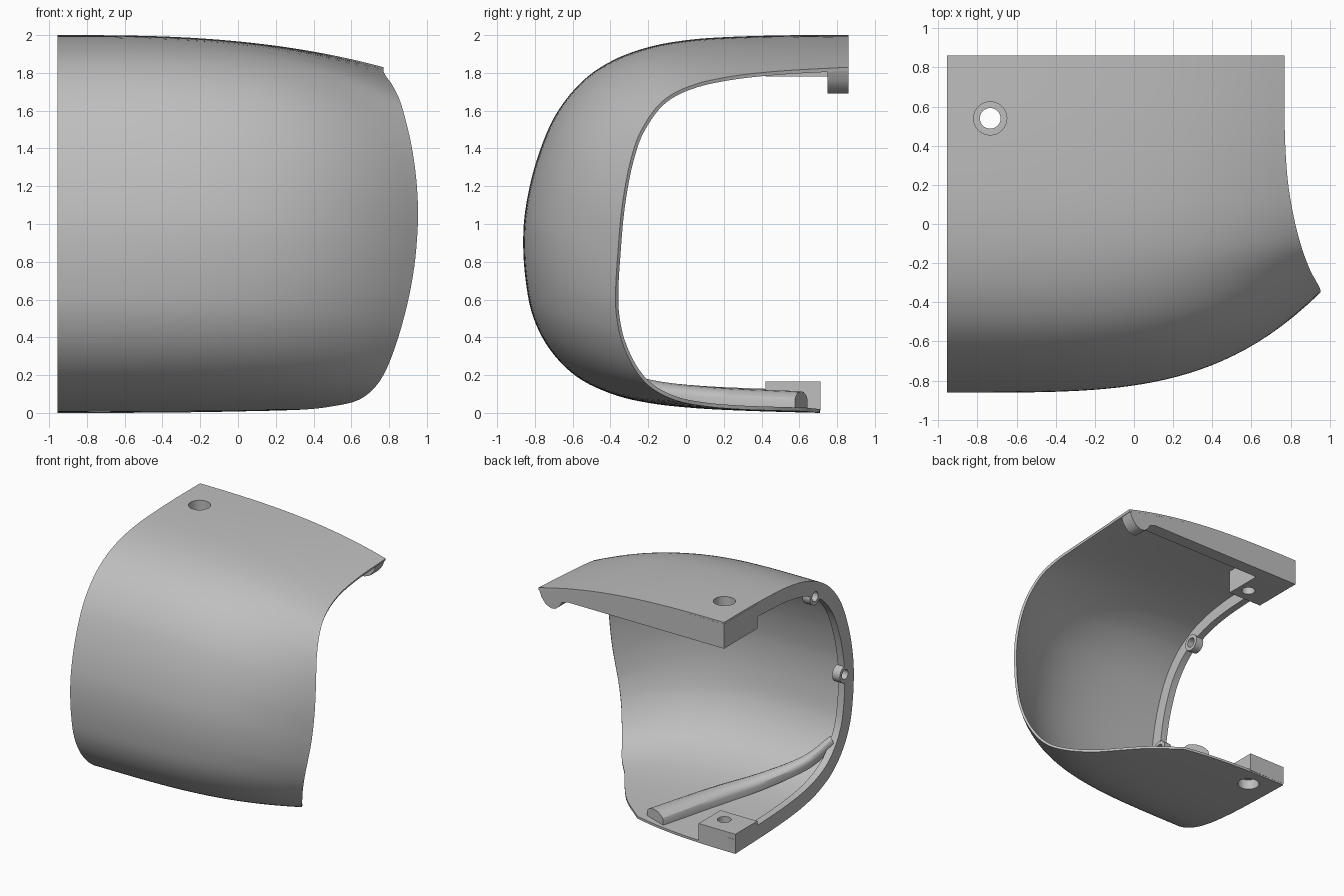
import bpy
import bmesh
import math
from mathutils import Vector, Matrix

if "Cube" in bpy.data.objects:
    bpy.data.objects.remove(bpy.data.objects["Cube"], do_unlink=True)

LEFT = -0.955
grey = bpy.data.materials.new("plain grey")
grey.use_nodes = True
COLOUR = (0.52, 0.52, 0.52, 1)
grey.diffuse_color = COLOUR
grey.node_tree.nodes["Principled BSDF"].inputs["Base Color"].default_value = COLOUR
parts, cutters = [], []


def finish(name, bm, group=parts, recalc=True):
    """Turn a bmesh into a named, coloured object."""
    if recalc:
        bmesh.ops.recalc_face_normals(bm, faces=bm.faces[:])
    mesh = bpy.data.meshes.new(name)
    bm.to_mesh(mesh)
    bm.free()
    ob = bpy.data.objects.new(name, mesh)
    bpy.context.collection.objects.link(ob)
    mesh.materials.append(grey)
    group.append(ob)
    return ob


def loft(name, rings, closed=True):
    """Skin rings of points; closed rings become a capped solid."""
    bm = bmesh.new()
    rows = [[bm.verts.new(p) for p in ring] for ring in rings]
    n = len(rows[0])
    for a, b in zip(rows, rows[1:]):
        for j in range(n if closed else n - 1):
            k = (j + 1) % n
            bm.faces.new((a[j], b[j], b[k], a[k]))
    if closed:
        bm.faces.new(rows[0])
        bm.faces.new(rows[-1])
    return finish(name, bm, recalc=closed)


def box(name, low, high):
    low, high = Vector(low), Vector(high)
    bm = bmesh.new()
    bmesh.ops.create_cube(bm, size=1)
    bmesh.ops.scale(bm, vec=high - low, verts=bm.verts)
    bmesh.ops.translate(bm, vec=(low + high) / 2, verts=bm.verts)
    return finish(name, bm)


def cylinder(name, start, end, radius, group=parts):
    start, end = Vector(start), Vector(end)
    axis = end - start
    turn = axis.to_track_quat('Z', 'Y').to_matrix().to_4x4()
    bm = bmesh.new()
    bmesh.ops.create_cone(bm, cap_ends=True, segments=32, radius1=radius, radius2=radius,
                          depth=axis.length,
                          matrix=Matrix.Translation((start + end) / 2) @ turn)
    return finish(name, bm, group)


def cut(ob, *tools):
    for tool in tools:
        mod = ob.modifiers.new("hole", 'BOOLEAN')
        mod.operation = 'DIFFERENCE'
        mod.solver = 'EXACT'
        mod.object = tool


def smooth_path(points, steps):
    """Catmull-Rom curve through the points."""
    pts = [Vector(p) for p in points]
    pts = [2 * pts[0] - pts[1]] + pts + [2 * pts[-1] - pts[-2]]
    out = []
    for a, b, c, d in zip(pts, pts[1:], pts[2:], pts[3:]):
        for s in range(steps):
            t = s / steps
            out.append(0.5 * (2 * b + (c - a) * t + (2 * a - 5 * b + 4 * c - d) * t ** 2
                              + (3 * b - a - 3 * c + d) * t ** 3))
    return out + [pts[-2]]


# Straight side profile (y, z) and the flared free edge (x, y, z), top back to bottom back
SIDE = [(.86, 2), (.53, 1.999), (.22, 1.99), (0, 1.973), (-.2, 1.936), (-.39, 1.865),
        (-.555, 1.75), (-.695, 1.57), (-.79, 1.34), (-.845, 1.11), (-.862, .92), (-.85, .71),
        (-.81, .51), (-.72, .335), (-.58, .193), (-.4, .103), (-.2, .053), (.05, .025),
        (.35, .01), (.71, 0)]
EDGE = [(.77, .86, 1.83), (.77, .5, 1.81), (.785, .23, 1.78), (.82, .02, 1.73),
        (.86, -.13, 1.645), (.9, -.235, 1.5), (.928, -.287, 1.36), (.947, -.322, 1.2),
        (.953, -.346, 1.03), (.94, -.362, .83), (.916, -.372, .67), (.885, -.37, .53),
        (.842, -.34, .38), (.785, -.27, .23), (.72, -.18, .13), (.63, -.05, .065),
        (.5, .1, .035), (.38, .27, .02), (.23, .45, .013), (.01, .63, .008)]
side = smooth_path([(LEFT, y, z) for y, z in SIDE], 5)
edge = smooth_path(EDGE, 5)

# Curved shell: bulges away from the side profile towards the flared edge
COLUMNS = 32
rows = []
for i, (a, b) in enumerate(zip(side, edge)):
    power = 2.75 + 1.1 * math.sin(math.pi * i / (len(side) - 1))
    row = []
    for j in range(COLUMNS + 1):
        t = j / COLUMNS
        p = a.lerp(b, t ** power)
        p.x = a.x + (b.x - a.x) * t
        row.append(p)
    rows.append(row)
shell = loft("shell", rows, closed=False)
solid = shell.modifiers.new("thickness", 'SOLIDIFY')
solid.thickness = 0.02
solid.offset = -1

# Flange along the straight side
rings = []
wide = Vector((0.06, 0, 0))
for i, p in enumerate(side):
    d = (side[min(i + 1, len(side) - 1)] - side[max(i - 1, 0)]).normalized()
    inward = Vector((0, -d.z, d.y))
    outer, inner = p + inward * 0.004, p + inward * 0.12
    rings.append([outer, inner, inner + wide, outer + wide])
flange = loft("side_flange", rings)

# Screw bosses on the flange
for name, y, z in (("upper", -.35, 1.755), ("front", -.745, .95)):
    boss = cylinder(name + "_boss", (LEFT, y, z), (-.885, y, z), .07)
    hole = cylinder(name + "_boss_cutter", (-1.1, y, z), (-.7, y, z), .04, cutters)
    cut(boss, hole)
    cut(flange, hole)

# Corner blocks with counterbored screw holes
for name, right, back, low, high, bore in (
        ("top", -.64, .86, 1.78, 1.985, (1.87, 2.2)),
        ("bottom", -.615, .71, .012, .165, (-.2, .09))):
    block = box(name + "_block", (LEFT - .001, .42, low), (right, back + .001, high))
    hole = cylinder(name + "_hole_cutter", (-.735, .54, low - .3), (-.735, .54, high + .3),
                    .053, cutters)
    wide_hole = cylinder(name + "_bore_cutter", (-.735, .54, bore[0]), (-.735, .54, bore[1]),
                         .085, cutters)
    cut(block, hole, wide_hole)
    cut(shell, wide_hole)

# Back lip below the top, ending in a rounded hook
under = [(LEFT, 1.78), (.5, 1.78), (.55, 1.765), (.58, 1.72), (.61, 1.695), (.65, 1.69),
         (.7, 1.71), (.74, 1.76), (.765, 1.825)]
over = [(p.x, p.z - .006) for p in reversed(rows[0][:-1])]
loft("back_lip", [[(x, y, z) for x, z in under + over] for y in (.75, .86)])

# Diagonal rib with a rounded top, widening across the inside of the bottom
path = smooth_path([(-.9, -.68, .37), (-.75, -.52, .21), (-.52, -.26, .09),
                    (-.32, .1, .04), (-.14, .61, .014)], 6)
rings = []
for i, p in enumerate(path):
    d = path[min(i + 1, len(path) - 1)] - path[max(i - 1, 0)]
    across = Vector((d.y, -d.x, 0)).normalized() * (.045 + .06 * i / (len(path) - 1))
    up = Vector((0, max(0, -p.y) * 0.8, 1)).normalized() * 0.1
    ring = [p - across, p + across]
    for k in range(9):
        a = math.pi * k / 8
        ring.append(p + across * math.cos(a) + up * (0.45 + 0.55 * math.sin(a)))
    rings.append(ring)
loft("bottom_rib", rings)

# Apply the modifiers, shade with crisp edges, then drop the cutters
for ob in parts:
    bpy.ops.object.select_all(action='DESELECT')
    ob.select_set(True)
    bpy.context.view_layer.objects.active = ob
    for mod in list(ob.modifiers):
        bpy.ops.object.modifier_apply(modifier=mod.name)
    bpy.ops.object.shade_smooth_by_angle(angle=math.radians(30))
for tool in cutters:
    bpy.data.objects.remove(tool, do_unlink=True)
